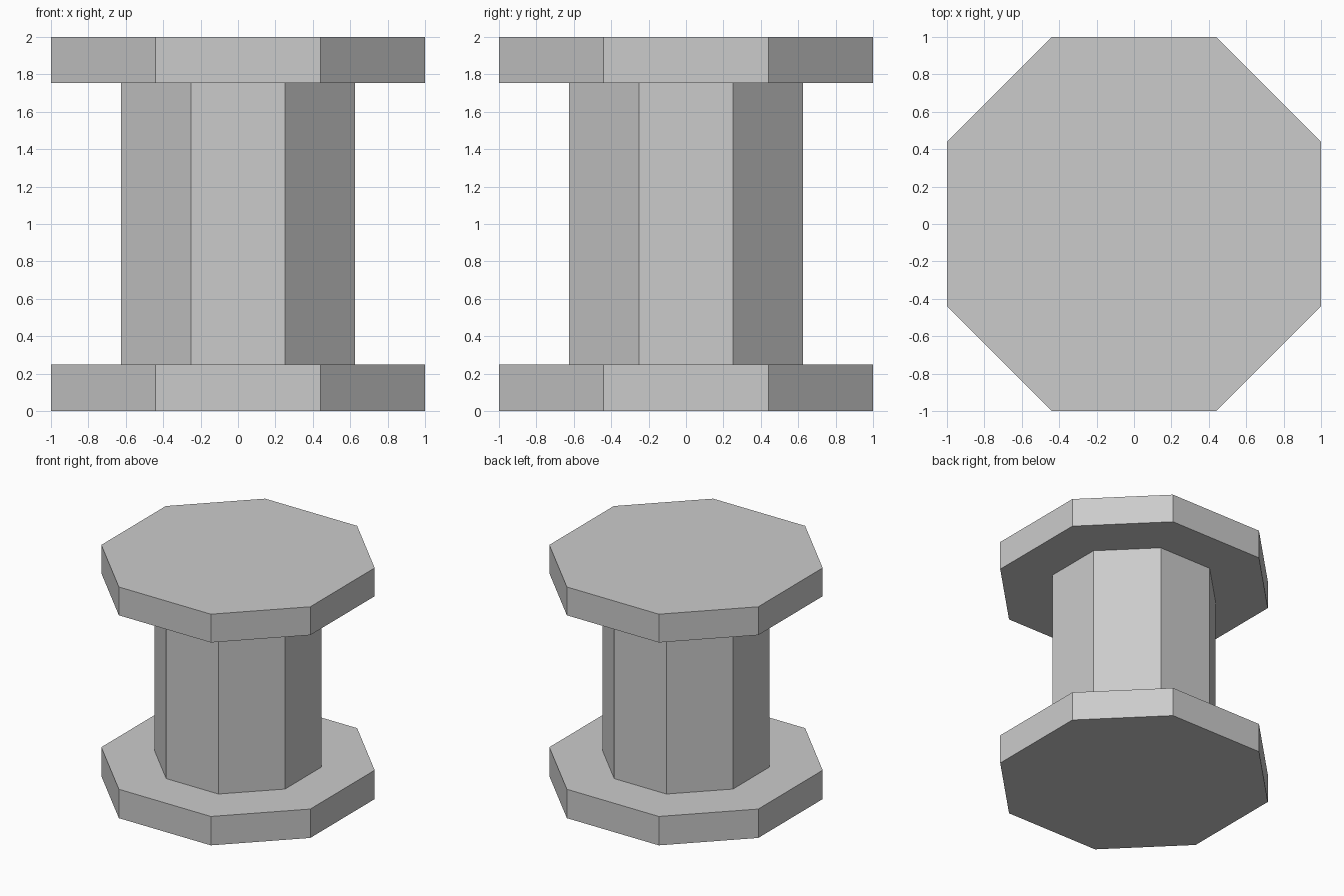
import bpy
import bmesh

cube = bpy.data.objects.get("Cube")
if cube:
    bpy.data.objects.remove(cube, do_unlink=True)

grey = bpy.data.materials.new("plain grey")
grey.use_nodes = True
colour = (0.6, 0.6, 0.6, 1)
grey.diffuse_color = colour
grey.node_tree.nodes["Principled BSDF"].inputs["Base Color"].default_value = colour


def octagon_prism(name, half_width, half_edge, bottom, top):
    """Upright eight-sided prism with flat sides facing the axes."""
    w, e = half_width, half_edge
    outline = [(w, -e), (w, e), (e, w), (-e, w),
               (-w, e), (-w, -e), (-e, -w), (e, -w)]
    bm = bmesh.new()
    base = bm.faces.new([bm.verts.new((x, y, bottom)) for x, y in outline])
    grown = bmesh.ops.extrude_face_region(bm, geom=[base], use_keep_orig=True)
    raised = [g for g in grown["geom"] if isinstance(g, bmesh.types.BMVert)]
    bmesh.ops.translate(bm, verts=raised, vec=(0, 0, top - bottom))
    bmesh.ops.recalc_face_normals(bm, faces=bm.faces)
    mesh = bpy.data.meshes.new(name)
    bm.to_mesh(mesh)
    bm.free()
    mesh.materials.append(grey)
    obj = bpy.data.objects.new(name, mesh)
    bpy.context.collection.objects.link(obj)
    return obj


# Wide discs at both ends, joined by a narrower shaft
octagon_prism("bottom_flange", 1, 0.44, 0, 0.25)
octagon_prism("shaft", 0.625, 0.25, 0.25, 1.755)
octagon_prism("top_flange", 1, 0.44, 1.755, 2)
